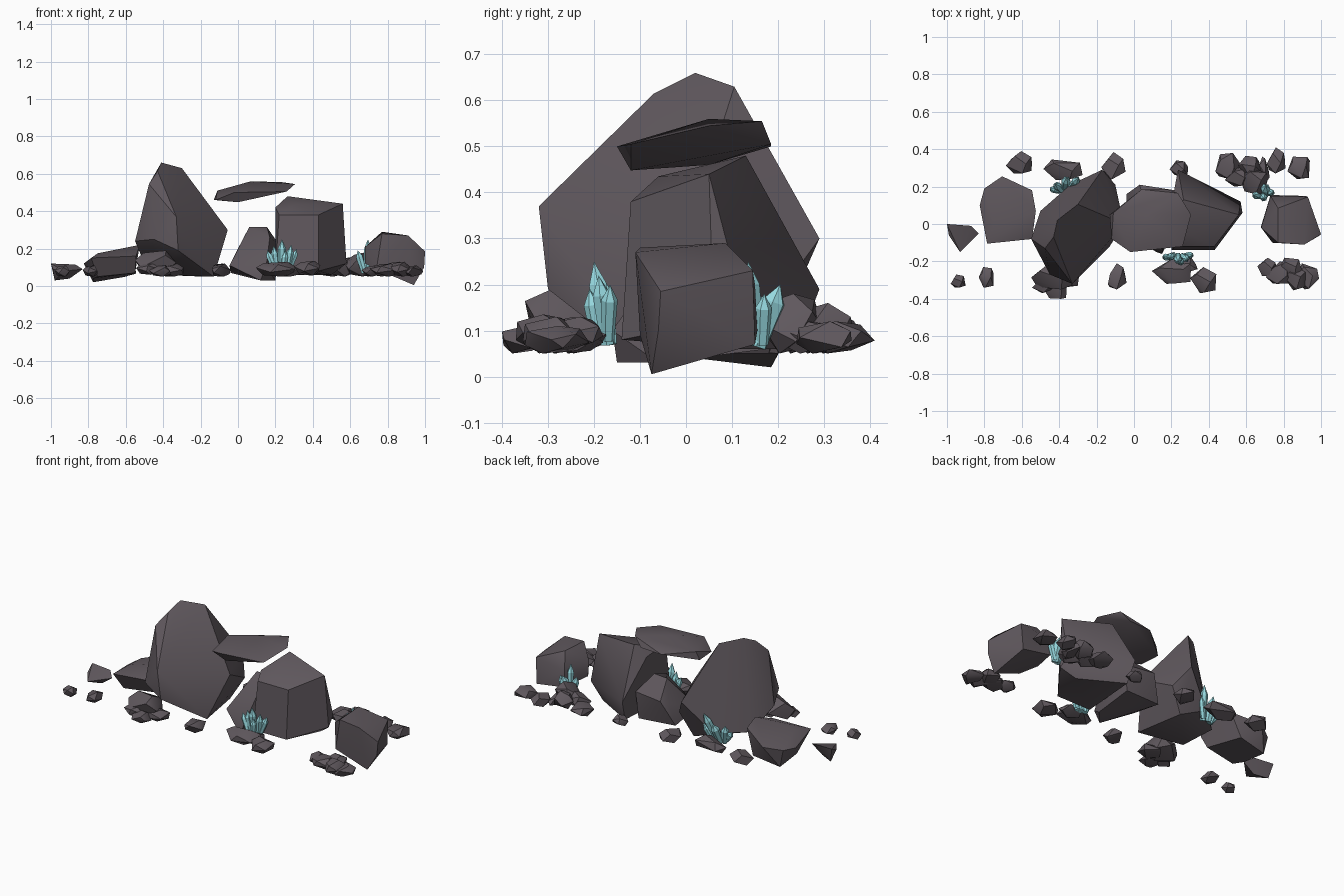
import bpy, bmesh, math, random
from mathutils import Vector

random.seed(7)


def material(name, rgb):
    m = bpy.data.materials.new(name)
    m.diffuse_color = (*rgb, 1)
    return m


STONE = material("dark_stone", (0.115, 0.097, 0.11))
CRYSTAL = material("pale_teal_crystal", (0.32, 0.72, 0.77))


def finish(bm, name, mat, angle):
    bmesh.ops.recalc_face_normals(bm, faces=bm.faces)
    me = bpy.data.meshes.new(name)
    bm.to_mesh(me)
    bm.free()
    me.materials.append(mat)
    ob = bpy.data.objects.new(name, me)
    bpy.context.collection.objects.link(ob)
    bpy.ops.object.select_all(action='DESELECT')
    ob.select_set(True)
    bpy.context.view_layer.objects.active = ob
    bpy.ops.object.shade_smooth_by_angle(angle=math.radians(angle))
    return ob


def hull_rock(name, pts):
    """Chiselled rock: convex hull of a few corner points."""
    bm = bmesh.new()
    for p in pts:
        bm.verts.new(p)
    bmesh.ops.convex_hull(bm, input=bm.verts[:])
    loose = [v for v in bm.verts if not v.link_faces]
    bmesh.ops.delete(bm, geom=loose, context='VERTS')
    bmesh.ops.dissolve_limit(bm, angle_limit=math.radians(7),
                             verts=bm.verts[:], edges=bm.edges[:])
    return finish(bm, name, STONE, 36)


def rubble(name, x, y, dx, dy, z0, z1):
    """Small random rock fitted to a bounding box."""
    pts = []
    n = 11
    for i in range(n):
        h = 1 - 2 * (i + 0.5) / n
        a = i * 2.4 + random.uniform(-0.4, 0.4)
        r = math.sqrt(1 - h * h)
        pts.append(Vector((r * math.cos(a), r * math.sin(a), h)))
    lo = [min(p[k] for p in pts) for k in range(3)]
    hi = [max(p[k] for p in pts) for k in range(3)]
    base, size = (x - dx / 2, y - dy / 2, z0), (dx, dy, z1 - z0)
    hull_rock(name, [[base[k] + size[k] * (p[k] - lo[k]) / (hi[k] - lo[k])
                      for k in range(3)] for p in pts])


def crystal(name, foot, tip, r):
    """Six-sided pointed crystal running from foot to tip."""
    foot, tip = Vector(foot), Vector(tip)
    axis = tip - foot
    q = axis.to_track_quat('Z', 'Y')
    bm = bmesh.new()
    rings = []
    for t, k in ((0, 0.8), (0.72, 1.0)):
        rings.append([bm.verts.new(foot + axis * t + q @ Vector(
            (r * k * math.cos(i * math.pi / 3), r * k * math.sin(i * math.pi / 3), 0)))
            for i in range(6)])
    top = bm.verts.new(tip)
    bm.faces.new(rings[0])
    for i in range(6):
        j = (i + 1) % 6
        bm.faces.new((rings[0][i], rings[0][j], rings[1][j], rings[1][i]))
        bm.faces.new((rings[1][i], rings[1][j], top))
    finish(bm, name, CRYSTAL, 20)


# large boulders
hull_rock("tall_boulder", [
    (-.41, .02, .66), (-.30, .105, .63), (-.43, -.07, .615), (-.476, -.13, .545),
    (-.33, -.32, .37), (-.45, -.27, .25), (-.55, -.08, .24), (-.055, 0, .30),
    (-.17, .29, .30), (-.10, .21, .19), (-.13, -.12, .05), (-.32, -.30, .19),
    (-.50, .07, .12), (-.34, .21, .12), (-.18, .18, .05), (-.42, -.08, .06)])
hull_rock("right_boulder", [
    (.265, .13, .48), (.235, .29, .19), (.20, .10, .41), (.20, -.06, .42),
    (.30, -.06, .435), (.56, .05, .44), (.58, .06, .12), (.57, .12, .17), (.43, -.14, .08),
    (.43, -.12, .38), (.22, -.12, .38), (.20, -.14, .08), (.25, .24, .06), (.50, .10, .06)])
hull_rock("middle_boulder", [
    (.06, .10, .315), (.155, .09, .315), (.03, .21, .22), (.22, .18, .22),
    (-.045, -.05, .11), (-.04, .16, .07), (0, .17, .20), (.12, -.15, .03), (.20, -.06, .03),
    (.17, -.05, .26), (.15, -.16, .10), (.20, .18, .06)])
hull_rock("end_boulder", [
    (.77, .085, .29), (.77, -.10, .28), (.91, -.11, .27), (.93, .145, .23),
    (1, -.055, .185), (.995, -.06, .10), (.94, -.075, .005), (.92, .15, .07),
    (.73, .155, .10), (.73, .15, .20), (.68, -.02, .21), (.68, -.01, .12), (.74, -.10, .09)])
hull_rock("low_left_boulder", [
    (-.525, .07, .22), (-.545, .18, .20), (-.705, .255, .15), (-.80, .19, .13),
    (-.75, 0, .175), (-.825, .10, .12), (-.785, -.105, .15), (-.545, -.08, .16),
    (-.775, .185, .02), (-.775, .02, .04), (-.60, .20, .05), (-.75, -.05, .05),
    (-.55, -.03, .07)])
hull_rock("far_left_rock", [
    (-1, 0, .12), (-.99, -.06, .09), (-.93, -.15, .08), (-.83, -.05, .09),
    (-.87, -.01, .115), (-.98, -.02, .03), (-.90, -.05, .04)])

# slab hovering between the two large boulders
hull_rock("floating_slab", [
    (-.13, .05, .46), (-.11, .06, .51), (.04, .185, .50), (.07, .05, .56),
    (.235, .165, .555), (.305, .05, .545), (.26, -.12, .505), (-.02, -.15, .50),
    (-.12, -.08, .46), (.0, -.12, .448), (.18, .185, .505)])

# rubble: x, y, width, depth, bottom, top
back_row = [
    (-.615, .33, .14, .12, .05, .13), (-.38, .29, .21, .11, .05, .14),
    (-.11, .31, .13, .15, .05, .12), (.24, .30, .10, .08, .05, .11),
    (.50, .31, .13, .14, .05, .12), (.56, .25, .15, .10, .05, .15),
    (.62, .30, .13, .13, .06, .16), (.64, .23, .15, .14, .05, .18),
    (.69, .28, .07, .16, .05, .12), (.76, .34, .10, .14, .05, .12),
    (.88, .30, .12, .12, .05, .12)]
front_row = [
    (.71, -.23, .10, .10, .05, .11), (.78, -.26, .15, .12, .05, .12),
    (.86, -.29, .12, .13, .05, .13), (.93, -.28, .12, .14, .05, .11),
    (.84, -.24, .12, .12, .06, .13), (.37, -.30, .14, .14, .055, .135),
    (.20, -.25, .21, .14, .05, .13), (.27, -.22, .14, .10, .05, .11),
    (-.09, -.28, .10, .14, .05, .12)]
left_row = [
    (-.44, -.27, .22, .16, .06, .19), (-.42, -.35, .12, .10, .05, .11),
    (-.48, -.33, .13, .08, .06, .12), (-.36, -.28, .14, .12, .05, .12),
    (-.79, -.285, .08, .11, .05, .11), (-.94, -.305, .08, .07, .05, .11)]
for row, rocks in (("back", back_row), ("front", front_row), ("left", left_row)):
    for i, r in enumerate(rocks):
        rubble(f"{row}_rubble_{i}", *r)

# crystal clusters: foot, tip, radius
clusters = {
    "front_crystal": [
        ((.235, -.17, .07), (.235, -.20, .25), .022),
        ((.26, -.17, .07), (.285, -.19, .22), .02),
        ((.21, -.165, .07), (.19, -.18, .215), .02),
        ((.27, -.17, .08), (.315, -.165, .20), .018),
        ((.20, -.18, .08), (.155, -.175, .19), .018),
        ((.24, -.19, .07), (.255, -.21, .19), .018)],
    "left_back_crystal": [
        ((-.345, .18, .07), (-.295, .25, .25), .022),
        ((-.37, .19, .07), (-.36, .25, .20), .024),
        ((-.39, .18, .07), (-.42, .215, .19), .022),
        ((-.40, .175, .08), (-.45, .19, .15), .018),
        ((-.33, .20, .07), (-.285, .235, .18), .018)],
    "right_back_crystal": [
        ((.70, .155, .065), (.705, .205, .20), .026),
        ((.69, .155, .07), (.695, .135, .25), .02),
        ((.675, .15, .07), (.64, .155, .19), .02),
        ((.71, .165, .07), (.745, .17, .18), .018)],
}
for name, group in clusters.items():
    for i, c in enumerate(group):
        crystal(f"{name}_{i}", *c)
